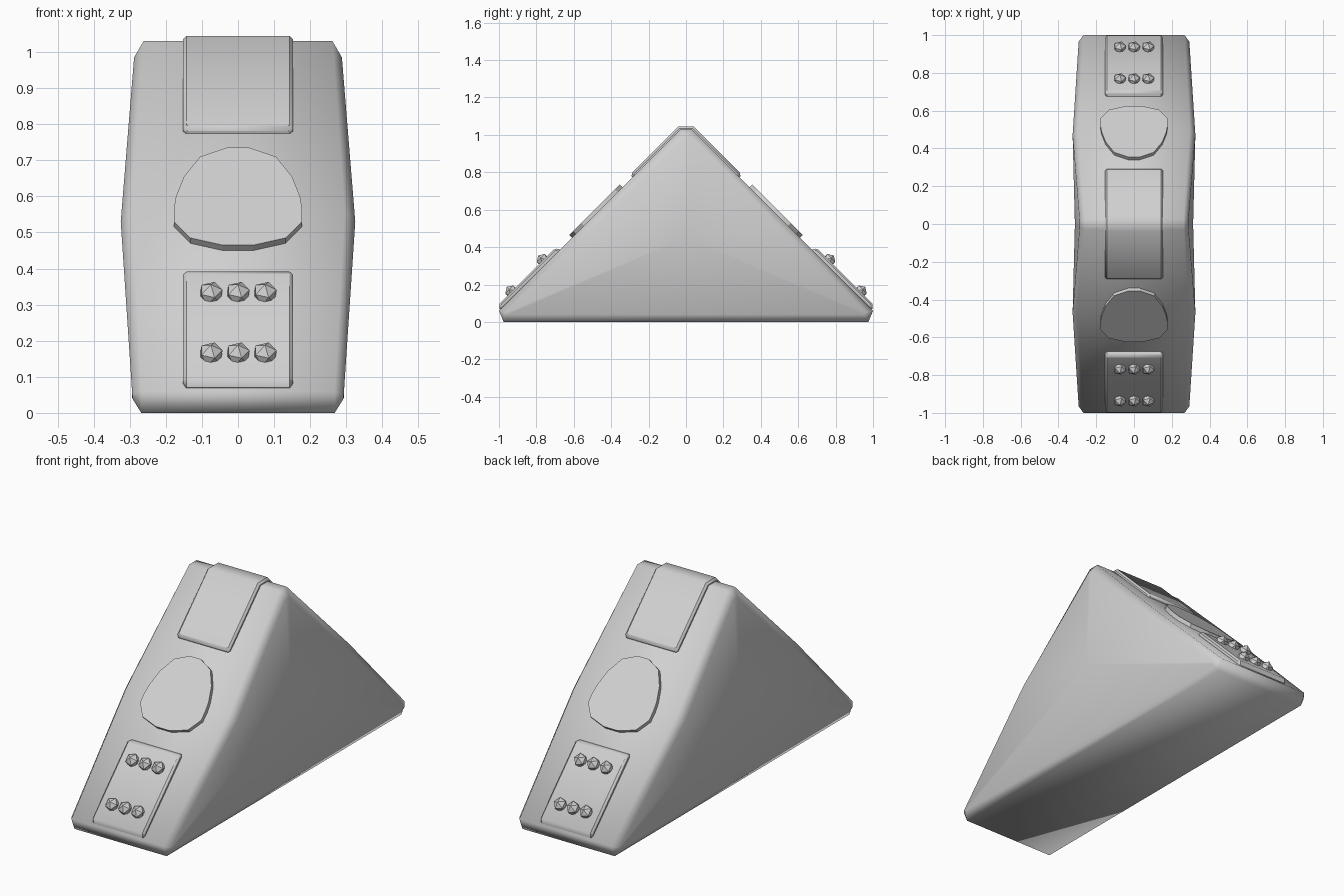
import bpy, bmesh, math
from mathutils import Matrix

cube = bpy.data.objects.get("Cube")
if cube:
    bpy.data.objects.remove(cube, do_unlink=True)

grey = bpy.data.materials.new("light grey")
grey.use_nodes = True
colour = (0.63, 0.63, 0.63, 1)
grey.diffuse_color = colour
grey.node_tree.nodes["Principled BSDF"].inputs["Base Color"].default_value = colour


def finish(name, bm, smooth=None, bevel=0):
    bmesh.ops.recalc_face_normals(bm, faces=bm.faces)
    mesh = bpy.data.meshes.new(name)
    bm.to_mesh(mesh)
    bm.free()
    mesh.materials.append(grey)
    obj = bpy.data.objects.new(name, mesh)
    bpy.context.collection.objects.link(obj)
    if bevel:
        mod = obj.modifiers.new("soft edge", "BEVEL")
        mod.width = bevel
        mod.segments = 1
        mod.limit_method = "ANGLE"
        mod.angle_limit = math.radians(50)
    if smooth:
        bpy.ops.object.select_all(action="DESELECT")
        obj.select_set(True)
        bpy.context.view_layer.objects.active = obj
        bpy.ops.object.shade_smooth_by_angle(angle=math.radians(smooth))
    return obj


def loft(bm, rings):
    for a, b in zip(rings, rings[1:]):
        n = len(a)
        for i in range(n):
            j = (i + 1) % n
            bm.faces.new((a[i], a[j], b[j], b[i]))


def prism(name, start, end, smooth=None, bevel=0):
    bm = bmesh.new()
    rings = [[bm.verts.new(p) for p in pts] for pts in (start, end)]
    loft(bm, rings)
    for ring in rings:
        bm.faces.new(ring)
    return finish(name, bm, smooth, bevel)


def mirrored(half):
    return half + [(-y, z) for y, z in reversed(half)]


# Wedge body: outer outline, narrower raised outline on each cheek
outer = mirrored([(0.03, 1.03), (0.50, 0.56), (1.0, 0.06), (0.975, 0)])
inner = mirrored([(0.015, 0.985), (0.47, 0.53), (0.965, 0.05), (0.95, 0.04)])
outer_w = [0.262, 0.295, 0.268, 0.268] + [0.268, 0.268, 0.295, 0.262]
inner_w = [0.288, 0.325, 0.293, 0.293] + [0.293, 0.293, 0.325, 0.288]
bm = bmesh.new()
rings = []
for side, outline, widths in ((-1, inner, inner_w), (-1, outer, outer_w),
                              (1, outer, outer_w), (1, inner, inner_w)):
    rings.append([bm.verts.new((side * w, y, z)) for w, (y, z) in zip(widths, outline)])
loft(bm, rings)
for side, ring in ((-1, rings[0]), (1, rings[-1])):
    centre = bm.verts.new((side * 0.313, 0, 0.45))
    for i in range(len(ring)):
        bm.faces.new((ring[i], ring[(i + 1) % len(ring)], centre))
finish("wedge_body", bm, 100)

# Raised band folded over the ridge
band = mirrored([(0.04, 1.045), (0.295, 0.79), (0.285, 0.765)])
band[3:3] = [(0.0, 1.0)]
prism("ridge_band", [(-0.153, y, z) for y, z in band],
      [(0.153, y, z) for y, z in band], 50, 0.01)

# Egg-shaped disc outline as seen from the front
half_egg = [(0.032, 0.735), (0.105, 0.71), (0.15, 0.655), (0.172, 0.60),
            (0.178, 0.565), (0.177, 0.53), (0.132, 0.485), (0.042, 0.465)]
egg = mirrored(half_egg)
panel = [(0.665, 0.385), (0.70, 0.394), (0.998, 0.096), (0.995, 0.06)]

for label, s in (("front", -1), ("back", 1)):
    # Flat disc on each slope
    prism(label + "_disc",
          [(x, s * (1.07 - z), z - 0.02) for x, z in egg],
          [(x, s * (1.09 - z), z) for x, z in egg])

    # Control panel near the foot of each slope
    prism(label + "_panel", [(-0.153, s * y, z) for y, z in panel],
          [(0.153, s * y, z) for y, z in panel], 50, 0.01)

    # Two rows of three faceted studs
    bm = bmesh.new()
    for z in (0.33, 0.162):
        for x in (-0.075, 0, 0.075):
            place = (Matrix.Translation((x, s * (1.095 - z), z))
                     @ Matrix.Rotation(-s * math.pi / 4, 4, "X"))
            bmesh.ops.create_icosphere(bm, subdivisions=1, radius=0.036, matrix=place)
    finish(label + "_studs", bm)
